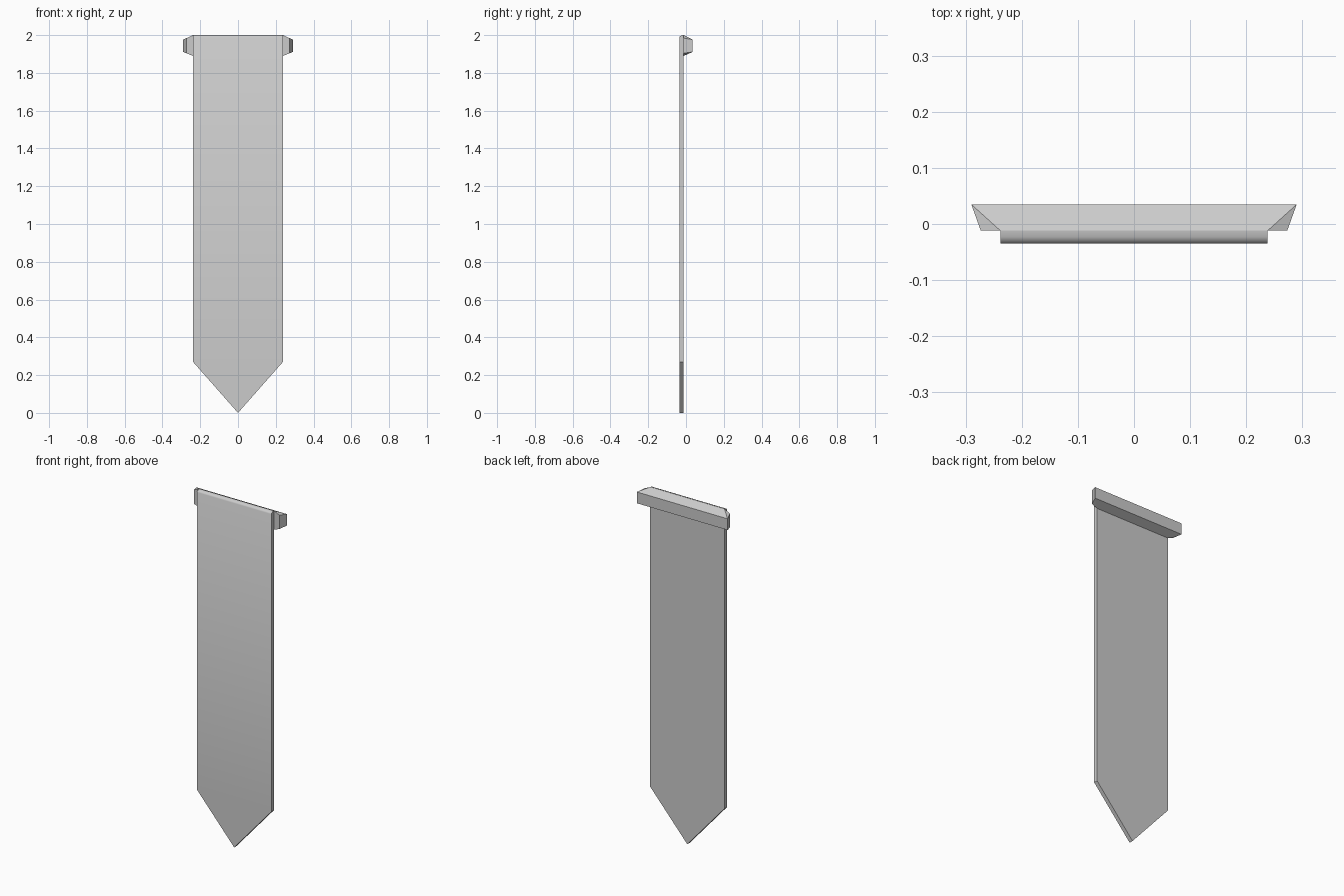
import bpy, bmesh, math

if "Cube" in bpy.data.objects:
    bpy.data.objects.remove(bpy.data.objects["Cube"])


def loft(name, sections):
    """Skin matching outlines; each section is (y, [(x, z), ...])."""
    bm = bmesh.new()
    rings = [[bm.verts.new((x, y, z)) for x, z in pts] for y, pts in sections]
    for a, b in zip(rings, rings[1:]):
        for i in range(len(a)):
            j = (i + 1) % len(a)
            bm.faces.new((a[i], a[j], b[j], b[i]))
    bm.faces.new(rings[0])
    bm.faces.new(rings[-1])
    bmesh.ops.remove_doubles(bm, verts=bm.verts[:], dist=0.0001)
    bmesh.ops.dissolve_limit(bm, angle_limit=math.radians(0.5),
                             verts=bm.verts[:], edges=bm.edges[:])
    bmesh.ops.recalc_face_normals(bm, faces=bm.faces[:])
    mesh = bpy.data.meshes.new(name)
    bm.to_mesh(mesh)
    bm.free()
    obj = bpy.data.objects.new(name, mesh)
    bpy.context.collection.objects.link(obj)
    return obj


def mirrored(right):
    """Close a right-hand outline with its mirror image on the left."""
    return right + [(-x, z) for x, z in reversed(right)]


# Pointed cloth, its front top edge rolled back towards the rail
HALF, SHOULDER = 0.238, 0.27
rolled_top = [(-0.035, 1.988), (-0.031, 1.995), (-0.023, 1.999), (-0.012, 2.0)]
cloth = loft("banner_cloth", [
    (y, [(0, 0), (HALF, SHOULDER), (HALF, top), (-HALF, top), (-HALF, SHOULDER)])
    for y, top in rolled_top])
bpy.context.view_layer.objects.active = cloth
cloth.select_set(True)
bpy.ops.object.shade_smooth_by_angle(angle=math.radians(35))

# Hanging rail: clipped corners at the front, tapering to a wider, lower back
front = [(HALF, 1.89), (0.273, 1.904), (0.273, 1.984), (HALF, 2.0)]
back = [(0.29, 1.911), (0.29, 1.911), (0.29, 1.976), (0.29, 1.976)]
loft("hanging_rail", [(-0.012, mirrored(front)), (0.035, mirrored(back))])
